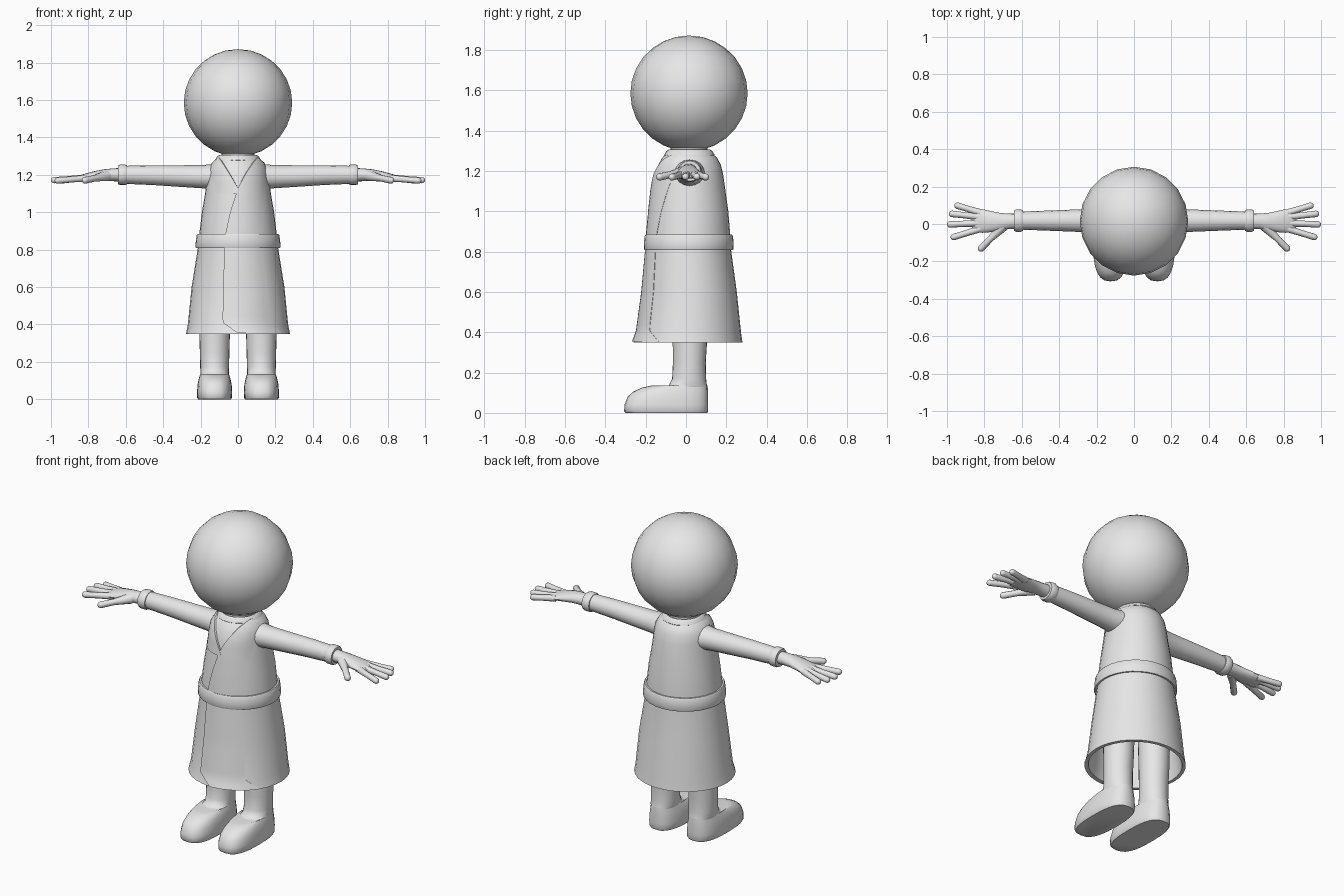
import bpy, bmesh, math
from mathutils import Vector

if "Cube" in bpy.data.objects:
    bpy.data.objects.remove(bpy.data.objects["Cube"])

grey = bpy.data.materials.new("plain grey")
grey.diffuse_color = (0.8, 0.8, 0.8, 1)
grey.use_nodes = True
grey.node_tree.nodes["Principled BSDF"].inputs["Base Color"].default_value = grey.diffuse_color


def finish(name, bm, mirror=False, angle=40):
    bmesh.ops.recalc_face_normals(bm, faces=bm.faces)
    me = bpy.data.meshes.new(name)
    bm.to_mesh(me)
    bm.free()
    me.materials.append(grey)
    ob = bpy.data.objects.new(name, me)
    bpy.context.collection.objects.link(ob)
    if mirror:
        ob.modifiers.new("mirror", 'MIRROR')
    bpy.ops.object.select_all(action='DESELECT')
    ob.select_set(True)
    bpy.context.view_layer.objects.active = ob
    bpy.ops.object.shade_smooth_by_angle(angle=math.radians(angle))
    return ob


def loft(name, rings, mirror=False, angle=40):
    """Skin closed rings of points and cap both ends."""
    bm = bmesh.new()
    vs = [[bm.verts.new(p) for p in r] for r in rings]
    n = len(vs[0])
    for a, b in zip(vs, vs[1:]):
        for i in range(n):
            j = (i + 1) % n
            bm.faces.new((a[i], a[j], b[j], b[i]))
    bm.faces.new(vs[0])
    bm.faces.new(vs[-1])
    return finish(name, bm, mirror, angle)


def ring(c, u, v, n=16, power=2):
    """Superellipse ring around c with half axes u and v."""
    pts = []
    for i in range(n):
        t = 2 * math.pi * i / n
        co, si = math.cos(t), math.sin(t)
        e = 2 / power
        pts.append(Vector(c) + Vector(u) * math.copysign(abs(co) ** e, co)
                   + Vector(v) * math.copysign(abs(si) ** e, si))
    return pts


def interp(table, z):
    if z <= table[0][0]:
        return table[0][1:]
    for a, b in zip(table, table[1:]):
        if z <= b[0]:
            t = (z - a[0]) / (b[0] - a[0])
            return tuple(p + (q - p) * t for p, q in zip(a[1:], b[1:]))
    return table[-1][1:]


# Robe profile: height, half width, front y, back y
ROBE = [(0.35, .278, -.26, .28), (0.40, .268, -.242, .273), (0.60, .248, -.215, .252),
        (0.82, .213, -.195, .222), (0.90, .205, -.19, .218), (1.00, .193, -.18, .21),
        (1.10, .176, -.168, .196), (1.18, .166, -.155, .185), (1.23, .158, -.138, .173),
        (1.265, .14, -.118, .155), (1.29, .112, -.095, .125), (1.30, .095, -.085, .115)]


def robe_point(z, a, off=0.0):
    rx, y0, y1 = interp(ROBE, z)
    return Vector(((rx + off) * math.cos(a),
                   (y0 + y1) / 2 + ((y1 - y0) / 2 + off) * math.sin(a), z))


def robe_ring(z, off=0.0, n=32):
    return [robe_point(z, 2 * math.pi * i / n, off) for i in range(n)]


# Robe, hollow below the waist
loft("robe", [robe_ring(z, -.02) for z in (.75, .6, .4, .35)] + [robe_ring(r[0]) for r in ROBE])


def flap(name, edge, span, thick=.009, steps=24):
    """Thin overlapping cloth panel whose free edge follows x = edge(z)."""
    rings = []
    z0, z1 = edge[0][0], edge[-1][0]
    for k in range(steps + 1):
        z = z0 + (z1 - z0) * k / steps
        x = interp(edge, z)[0]
        rx = interp(ROBE, z)[0]
        a0 = -math.pi / 2 + math.asin(max(-.95, min(.95, x / rx)))
        cols = [i / 8 for i in range(9)]
        outer = [robe_point(z, a0 + span * t, thick * (1 - t) + .001) for t in cols]
        inner = [robe_point(z, a0 + span * t, -.006) for t in reversed(cols)]
        rings.append(outer + inner)
    loft(name, rings, angle=30)


flap("front_flap", [(.353, 0), (.41, -.08), (.82, -.07), (.88, -.065), (1.0, -.04),
                    (1.13, 0), (1.2, .035), (1.293, .095)], 1.0, steps=34)
flap("under_lapel", [(1.10, .012), (1.13, 0), (1.2, -.04), (1.293, -.095)], -.8, steps=10)

# Belt
loft("belt", [robe_ring(z, o) for z, o in
              ((.81, -.01), (.808, .01), (.815, .014), (.845, .015), (.876, .014), (.884, .01), (.882, -.01))])

# Neck and collar
loft("neck", [ring((0, .015, z), (.088, 0, 0), (0, .092, 0), 24) for z in (1.22, 1.30, 1.36)])
loft("collar", [ring((0, .017, z), (r, 0, 0), (0, r + .003, 0), 24) for z, r in
                ((1.26, .11), (1.28, .122), (1.298, .112), (1.306, .1), (1.30, .09))])

# Head
bm = bmesh.new()
bmesh.ops.create_uvsphere(bm, u_segments=20, v_segments=14, radius=1)
for v in bm.verts:
    v.co = Vector((v.co.x * .29, v.co.y * .291 + .015, v.co.z * .287 + 1.585))
finish("head", bm, angle=60)


def limb_x(name, table, n=16):
    """Loft along x from x, centre y, half depth, centre z, half height."""
    loft(name, [ring((x, y, z), (0, ry, 0), (0, 0, rz), n) for x, y, ry, z, rz in table], True)


# Sleeves, cuffs and palms
limb_x("sleeve", [(.08, .018, .085, 1.19, .068), (.15, .018, .074, 1.19, .066),
                  (.19, .018, .065, 1.19, .062), (.30, .018, .060, 1.193, .058),
                  (.45, .018, .054, 1.198, .053), (.61, .018, .048, 1.20, .048)])
limb_x("cuff", [(.594, .018, .04, 1.2, .04), (.594, .018, .055, 1.2, .051), (.605, .018, .06, 1.2, .055),
                (.63, .018, .06, 1.2, .055), (.642, .018, .054, 1.2, .05), (.642, .018, .03, 1.2, .03)])
limb_x("palm", [(.60, .016, .04, 1.2, .038), (.67, .014, .041, 1.2, .034), (.72, .012, .048, 1.198, .031),
                (.77, .013, .057, 1.192, .027), (.81, .016, .063, 1.186, .022),
                (.845, .018, .062, 1.18, .018), (.865, .018, .05, 1.177, .01)])


def digit(name, a, b, r0, r1):
    """Tapered finger with a rounded tip."""
    a, b = Vector(a), Vector(b)
    d = (b - a).normalized()
    u = d.cross(Vector((0, 0, 1))).normalized()
    v = u.cross(d)
    rings = [ring(a, u * r0, v * r0, 10), ring((a + b) / 2, u * r1, v * r1, 10)]
    for t in (0, 30, 55, 80):
        s = math.radians(t)
        r = r1 * 1.05 * math.cos(s)
        rings.append(ring(b - d * r1 * (1 - math.sin(s)), u * r, v * r, 10))
    loft(name, rings, True, 60)


for label, a, b in (("little_finger", (.82, .06, 1.182), (.96, .103, 1.168)),
                    ("ring_finger", (.82, .037, 1.184), (.99, .056, 1.17)),
                    ("middle_finger", (.82, .005, 1.184), (1.0, -.003, 1.17)),
                    ("index_finger", (.81, -.022, 1.182), (.98, -.075, 1.168))):
    digit(label, a, b, .019, .0165)
digit("thumb", (.70, -.01, 1.195), (.83, -.143, 1.168), .03, .0175)

# Legs with feet: height, front y, back y, half width, squareness
LEG = [(0, -.30, .106, .088, 2.7), (.008, -.307, .11, .093, 2.7), (.04, -.305, .11, .094, 2.7),
       (.08, -.29, .11, .091, 2.6), (.105, -.262, .109, .086, 2.5), (.125, -.22, .108, .08, 2.4),
       (.135, -.175, .107, .076, 2.3), (.128, -.11, .106, .075, 2.2), (.135, -.085, .104, .076, 2.1),
       (.17, -.069, .1, .077, 2), (.25, -.065, .098, .079, 2), (.36, -.066, .105, .082, 2),
       (.77, -.075, .115, .09, 2)]
loft("leg_and_foot", [ring((.125, (y0 + y1) / 2, z), (w, 0, 0), (0, (y1 - y0) / 2, 0), 24, p)
                      for z, y0, y1, w, p in LEG], True, 50)
